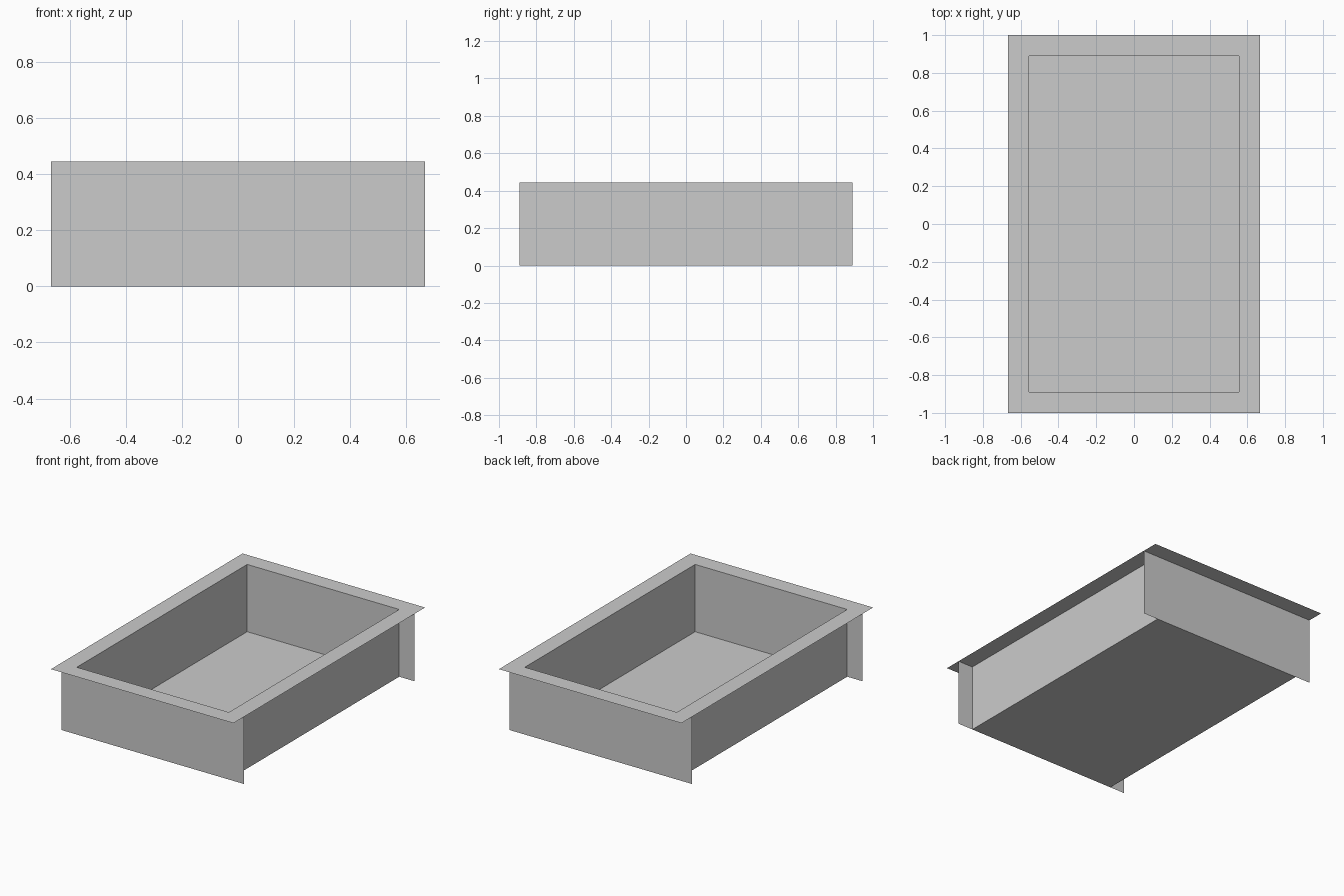
import bpy
import bmesh

if "Cube" in bpy.data.objects:
    bpy.data.objects.remove(bpy.data.objects["Cube"])

OX, OY = 0.6667, 1.0      # outer half sizes of the rim
IX, IY = 0.5556, 0.8889   # inner half sizes of the basin
H = 0.4444


def sheet(name, quads):
    """Thin sheet object made of four-cornered faces."""
    bm = bmesh.new()
    for quad in quads:
        bm.faces.new([bm.verts.new(p) for p in quad])
    bmesh.ops.remove_doubles(bm, verts=bm.verts, dist=1e-5)
    mesh = bpy.data.meshes.new(name)
    bm.to_mesh(mesh)
    bm.free()
    obj = bpy.data.objects.new(name, mesh)
    bpy.context.collection.objects.link(obj)
    return obj


def corners(x, y, z):
    return [(-x, -y, z), (x, -y, z), (x, y, z), (-x, y, z)]


# Floor of the basin
sheet("floor", [corners(IX, IY, 0)])

# Flat rim: a mitred ring around the opening
outer, inner = corners(OX, OY, H), corners(IX, IY, H)
sheet("rim", [(outer[i], outer[(i + 1) % 4], inner[(i + 1) % 4], inner[i])
              for i in range(4)])

# Wide end panels and the recessed side panels, facing outwards
for s, end, side in ((-1, "front_panel", "left_panel"), (1, "back_panel", "right_panel")):
    sheet(end, [[(s * OX, s * IY, 0), (-s * OX, s * IY, 0),
                 (-s * OX, s * IY, H), (s * OX, s * IY, H)]])
    sheet(side, [[(s * IX, -s * IY, 0), (s * IX, s * IY, 0),
                  (s * IX, s * IY, H), (s * IX, -s * IY, H)]])
